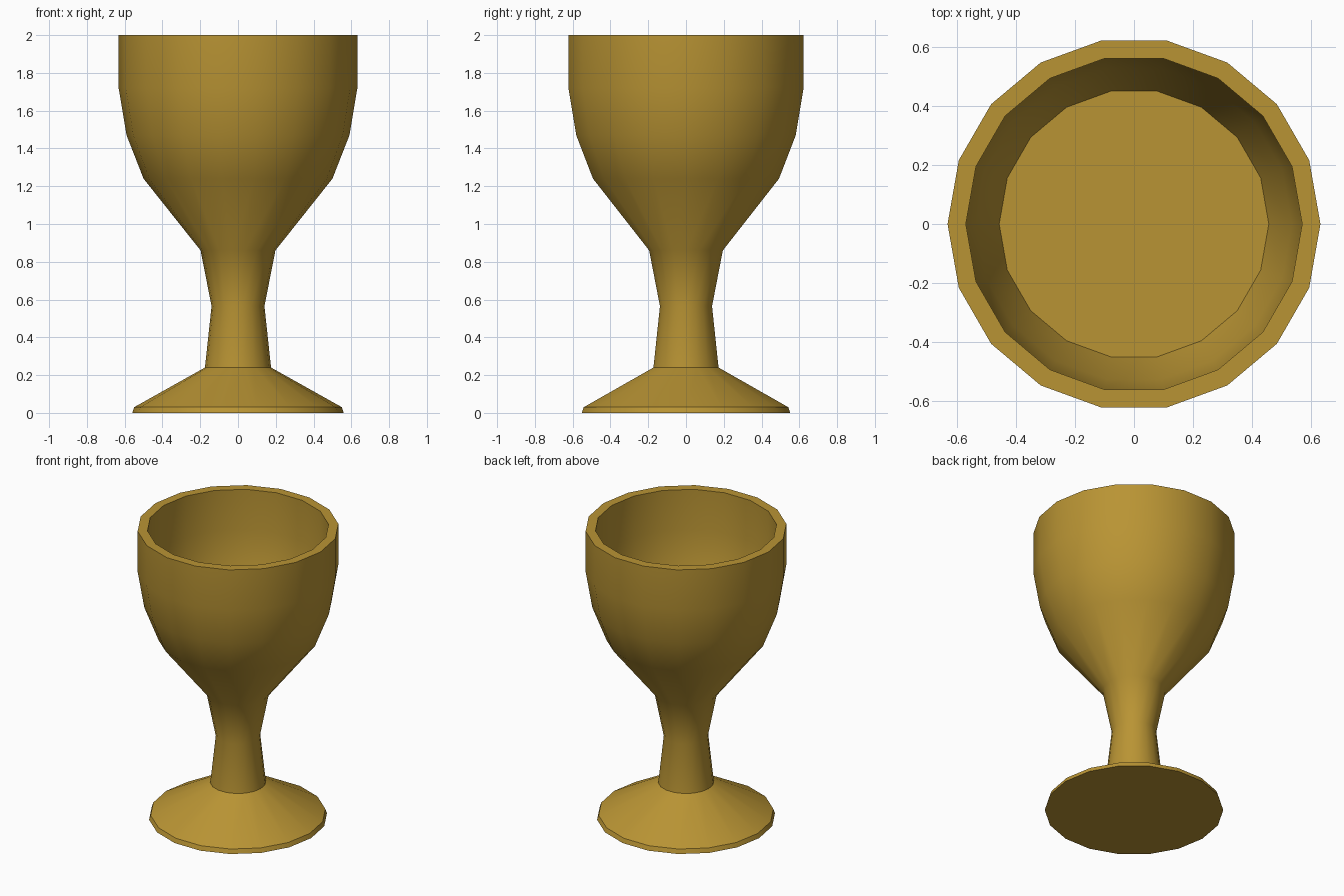
import bpy, bmesh, math

if "Cube" in bpy.data.objects:
    bpy.data.objects.remove(bpy.data.objects["Cube"])

SIDES = 18

# One closed profile: foot, stem, outer bowl, rim, inner bowl (radius, height)
PROFILE = [
    (0.56, 0.0), (0.55, 0.03),                             # foot rim
    (0.175, 0.24), (0.14, 0.565), (0.198, 0.86),           # stem
    (0.50, 1.24), (0.59, 1.47), (0.632, 1.72), (0.632, 2.0),  # outer bowl
    (0.57, 2.0), (0.57, 1.72), (0.535, 1.47), (0.457, 1.26),  # inner bowl
]

gold = bpy.data.materials.new("antique gold")
gold.diffuse_color = (0.485, 0.296, 0.034, 1)
gold.use_nodes = True
gold.node_tree.nodes["Principled BSDF"].inputs["Base Color"].default_value = gold.diffuse_color

# Lathe the profile around z
bm = bmesh.new()
rings = []
for r, z in PROFILE:
    rings.append([bm.verts.new((r * math.cos(2 * math.pi * i / SIDES),
                                r * math.sin(2 * math.pi * i / SIDES), z))
                  for i in range(SIDES)])
for low, high in zip(rings, rings[1:]):
    for i in range(SIDES):
        j = (i + 1) % SIDES
        bm.faces.new((low[i], low[j], high[j], high[i]))

# Underside of the foot and floor of the bowl
bm.faces.new(rings[0][::-1])
bm.faces.new(rings[-1])
bmesh.ops.recalc_face_normals(bm, faces=bm.faces)

mesh = bpy.data.meshes.new("goblet")
bm.to_mesh(mesh)
bm.free()
goblet = bpy.data.objects.new("goblet", mesh)
bpy.context.collection.objects.link(goblet)
mesh.materials.append(gold)

# Smooth the curved sides, keep the rims crisp
bpy.context.view_layer.objects.active = goblet
goblet.select_set(True)
bpy.ops.object.shade_smooth_by_angle(angle=math.radians(35))
